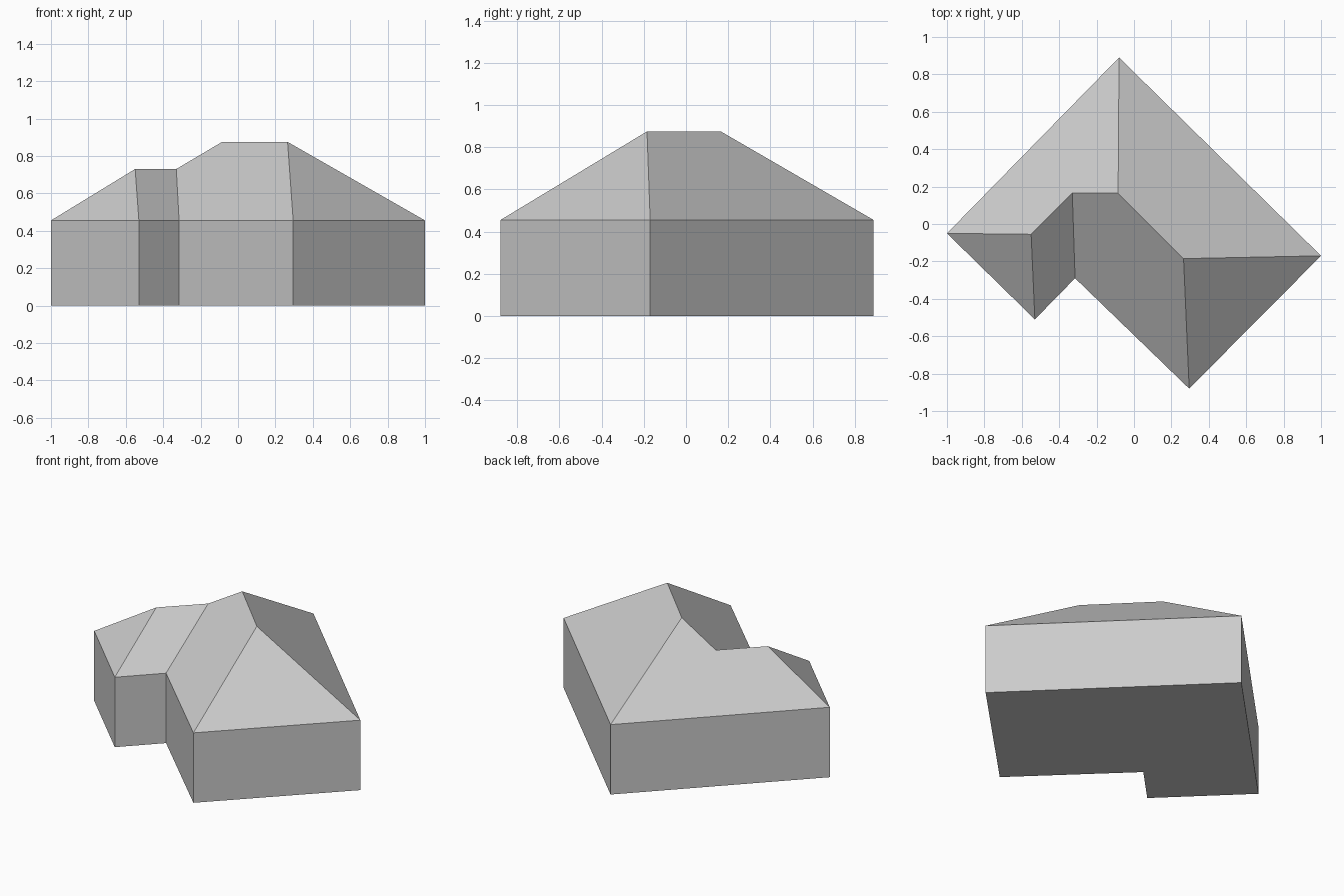
import bpy

cube = bpy.data.objects.get("Cube")
if cube:
    bpy.data.objects.remove(cube, do_unlink=True)

EAVE, WING_RIDGE, MAIN_RIDGE = 0.455, 0.73, 0.875

grey = bpy.data.materials.new("plain_grey")
grey.use_nodes = True
colour = (0.6, 0.6, 0.6, 1)
grey.diffuse_color = colour
grey.node_tree.nodes["Principled BSDF"].inputs["Base Color"].default_value = colour


def make_part(name, verts, faces):
    mesh = bpy.data.meshes.new(name)
    mesh.from_pydata(verts, [], faces)
    mesh.materials.append(grey)
    part = bpy.data.objects.new(name, mesh)
    bpy.context.collection.objects.link(part)
    return part


# L-shaped footprint, counter-clockwise from the left corner
plan = [(-1, -0.05), (-0.53, -0.51), (-0.315, -0.29),
        (0.295, -0.88), (1, -0.17), (-0.08, 0.89)]
n = len(plan)
eaves = [(x, y, EAVE) for x, y in plan]

# Walls and floor
floor = [(x, y, 0) for x, y in plan]
sides = [(i, (i + 1) % n, (i + 1) % n + n, i + n) for i in range(n)]
make_part("walls", floor + eaves, sides + [tuple(reversed(range(n)))])

# Hipped roof: low ridge over the wing, high ridge over the main block
wing_end, valley_top = n, n + 1
main_back, main_front = n + 2, n + 3
ridges = [(-0.55, -0.055, WING_RIDGE), (-0.33, 0.165, WING_RIDGE),
          (-0.085, 0.165, MAIN_RIDGE), (0.265, -0.185, MAIN_RIDGE)]
make_part("hipped_roof", eaves + ridges, [
    (0, 1, wing_end),
    (1, 2, valley_top, wing_end),
    (2, 3, main_front, main_back, valley_top),
    (3, 4, main_front),
    (4, 5, main_back, main_front),
    (5, 0, wing_end, valley_top, main_back),
])
